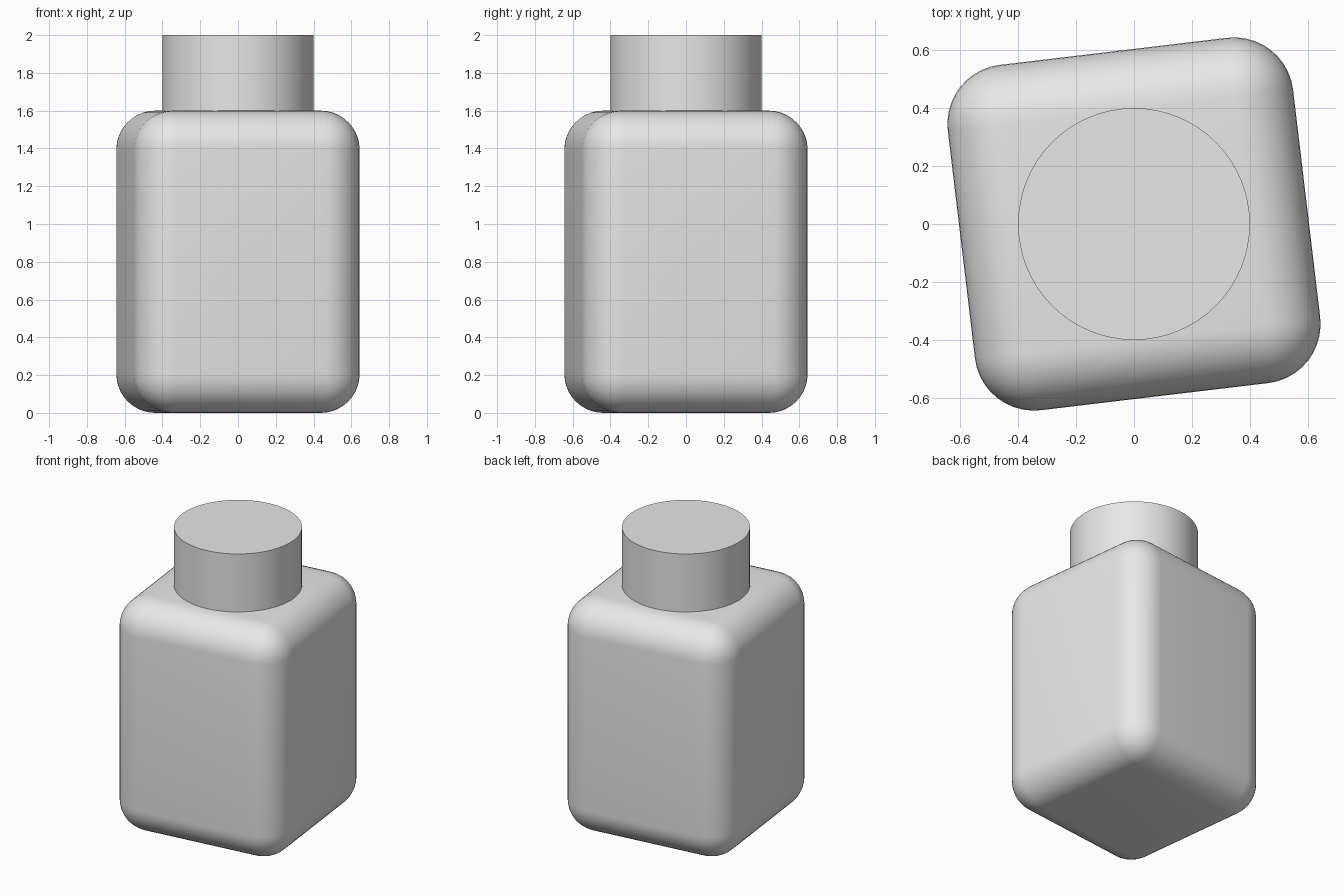
import bpy, bmesh, math
from mathutils import Matrix

if "Cube" in bpy.data.objects:
    bpy.data.objects.remove(bpy.data.objects["Cube"])

grey = bpy.data.materials.new("light_grey")
grey.diffuse_color = (0.8, 0.8, 0.8, 1)
grey.use_nodes = True
grey.node_tree.nodes["Principled BSDF"].inputs["Base Color"].default_value = grey.diffuse_color


def finish(name, bm):
    mesh = bpy.data.meshes.new(name)
    bm.to_mesh(mesh)
    bm.free()
    mesh.materials.append(grey)
    obj = bpy.data.objects.new(name, mesh)
    bpy.context.collection.objects.link(obj)
    bpy.ops.object.select_all(action='DESELECT')
    obj.select_set(True)
    bpy.context.view_layer.objects.active = obj
    bpy.ops.object.shade_smooth_by_angle(angle=math.radians(30))
    return obj


# Body: rounded square block, turned slightly about the vertical axis
bm = bmesh.new()
bmesh.ops.create_cube(bm, size=1, matrix=Matrix.Diagonal((1.2, 1.2, 1.6, 1)))
bmesh.ops.bevel(bm, geom=bm.edges[:], offset=0.205, offset_type='OFFSET',
                segments=10, profile=0.5, affect='EDGES')
bmesh.ops.transform(bm, verts=bm.verts[:],
                    matrix=Matrix.Translation((0, 0, 0.8)) @ Matrix.Rotation(math.radians(6.8), 4, 'Z'))
finish("bottle_body", bm)

# Neck: plain round cylinder standing on the body
bm = bmesh.new()
bmesh.ops.create_cone(bm, cap_ends=True, segments=64, radius1=0.4, radius2=0.4,
                      depth=0.4, matrix=Matrix.Translation((0, 0, 1.8)))
finish("bottle_neck", bm)
